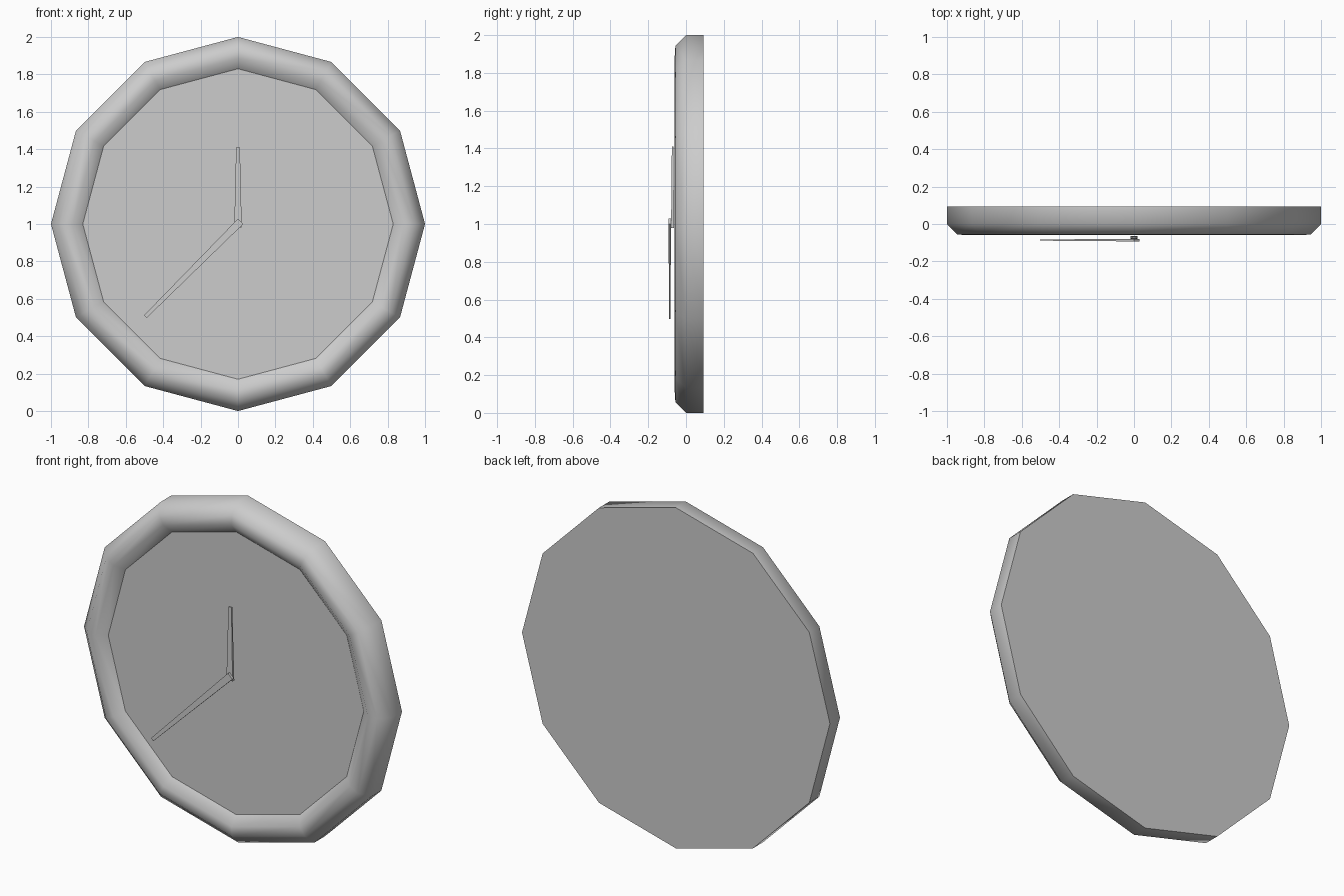
import bpy, bmesh, math
from mathutils import Matrix

cube = bpy.data.objects.get("Cube")
if cube:
    bpy.data.objects.remove(cube, do_unlink=True)

SIDES = 12
CENTRE_Z = 1.0
FACE_R, FACE_Y, BACK_Y = 0.83, -0.018, 0.093

grey = bpy.data.materials.new("light grey")
grey.use_nodes = True
colour = (0.604, 0.604, 0.604, 1)
grey.diffuse_color = colour
grey.node_tree.nodes["Principled BSDF"].inputs["Base Color"].default_value = colour


def finish(bm, name):
    bmesh.ops.recalc_face_normals(bm, faces=bm.faces)
    mesh = bpy.data.meshes.new(name)
    bm.to_mesh(mesh)
    bm.free()
    mesh.materials.append(grey)
    obj = bpy.data.objects.new(name, mesh)
    obj.location.z = CENTRE_Z
    bpy.context.collection.objects.link(obj)
    return obj


def ring(bm, radius, y):
    steps = [i * math.tau / SIDES for i in range(SIDES)]
    return [bm.verts.new((radius * math.cos(a), y, radius * math.sin(a))) for a in steps]


# Rounded twelve-sided rim with its flat back plate
bm = bmesh.new()
profile = [(1, BACK_Y), (1, 0), (0.944, -0.056), (0.885, -0.06), (FACE_R, FACE_Y)]
rings = [ring(bm, r, y) for r, y in profile]
for a, b in zip(rings, rings[1:]):
    for i in range(SIDES):
        j = (i + 1) % SIDES
        bm.faces.new((a[i], a[j], b[j], b[i]))
bm.faces.new(rings[0])
rim = finish(bm, "rim_and_back")
bpy.ops.object.select_all(action="DESELECT")
rim.select_set(True)
bpy.context.view_layer.objects.active = rim
bpy.ops.object.shade_smooth_by_angle(angle=math.radians(60))

# Recessed dial, kept flat and separate from the smooth rim
bm = bmesh.new()
dial = bm.faces.new(ring(bm, FACE_R, FACE_Y))
dial_obj = finish(bm, "dial")
if dial_obj.data.polygons[0].normal.y > 0:
    dial_obj.data.flip_normals()


# Tapered hands, modelled pointing up and then turned about the centre
def hand(name, start, end, base, tip, y, base_depth, tip_depth, angle):
    bm = bmesh.new()
    bmesh.ops.create_cube(bm, size=2)
    for v in bm.verts:
        top = v.co.z > 0
        v.co.x *= tip if top else base
        v.co.y = y + v.co.y * (tip_depth if top else base_depth)
        v.co.z = end if top else start
    bm.transform(Matrix.Rotation(angle, 4, "Y"))
    return finish(bm, name)


hand("hour_hand", -0.02, 0.41, 0.02, 0.01, -0.071, 0.008, 0.004, 0)
hand("minute_hand", -0.02, 0.70, 0.02, 0.01, -0.086, 0.007, 0.003, math.radians(225))
